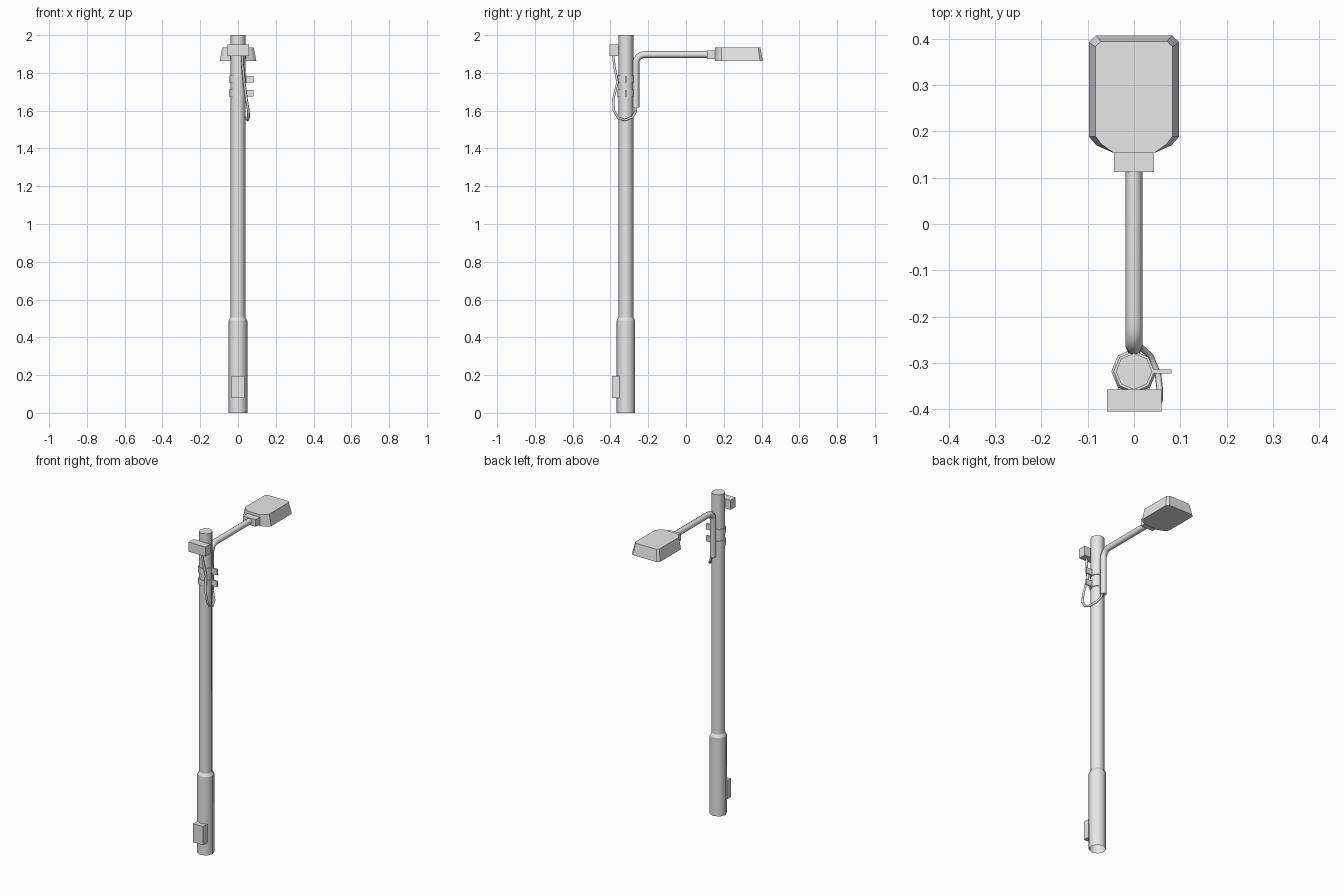
import bpy, bmesh, math
from mathutils import Vector

if "Cube" in bpy.data.objects:
    bpy.data.objects.remove(bpy.data.objects["Cube"])

GREY = (0.8, 0.8, 0.8, 1)
grey = bpy.data.materials.new("light grey metal")
grey.use_nodes = True
grey.diffuse_color = GREY
grey.node_tree.nodes["Principled BSDF"].inputs["Base Color"].default_value = GREY

POLE_Y = -0.318
SIDES = 8


def finish(name, bm):
    bmesh.ops.recalc_face_normals(bm, faces=bm.faces)
    mesh = bpy.data.meshes.new(name)
    bm.to_mesh(mesh)
    bm.free()
    mesh.materials.append(grey)
    obj = bpy.data.objects.new(name, mesh)
    bpy.context.collection.objects.link(obj)
    return obj


def box(name, low, high):
    bm = bmesh.new()
    bmesh.ops.create_cube(bm, size=1)
    for v in bm.verts:
        v.co = [a + (b - a) * (c + 0.5) for a, b, c in zip(low, high, v.co)]
    return finish(name, bm)


def loft(name, rings, smooth=True, cap_start=True, cap_end=True, crease=False):
    """Join matching rings of points into a skin."""
    bm = bmesh.new()
    loops = [[bm.verts.new(p) for p in ring] for ring in rings]
    n = len(loops[0])
    for a, b in zip(loops, loops[1:]):
        for i in range(n):
            j = (i + 1) % n
            bm.faces.new((a[i], a[j], b[j], b[i])).smooth = smooth
    for k, loop in enumerate(loops):
        end = k in (0, len(loops) - 1)
        if end or crease:
            for i in range(n):
                bm.edges.get((loop[i], loop[(i + 1) % n])).smooth = False
    if cap_start:
        bm.faces.new(loops[0])
    if cap_end:
        bm.faces.new(loops[-1])
    return finish(name, bm)


def lathe(name, profile, **options):
    rings = []
    for r, z in profile:
        angles = [math.tau * i / SIDES for i in range(SIDES)]
        rings.append([(r * math.cos(a), POLE_Y + r * math.sin(a), z) for a in angles])
    return loft(name, rings, **options)


def tube(name, path, radius, sides, **options):
    points = [Vector(p) for p in path]
    rings, side = [], Vector((1, 0, 0))
    for i, p in enumerate(points):
        tangent = (points[min(i + 1, len(points) - 1)] - points[max(i - 1, 0)]).normalized()
        side = (side - tangent * side.dot(tangent)).normalized()
        up = tangent.cross(side)
        rings.append([p + radius * (side * math.cos(math.tau * k / sides)
                                    + up * math.sin(math.tau * k / sides))
                      for k in range(sides)])
    return loft(name, rings, **options)


# Pole with wider base, open underneath
lathe("pole", [(0.049, 0), (0.049, 0.488), (0.039, 0.506), (0.039, 2)],
      cap_start=False, crease=True)
box("access_door", (-0.035, -0.393, 0.08), (0.035, -0.34, 0.196))
box("junction_box", (-0.058, -0.405, 1.89), (0.059, -0.357, 1.949))

# Clamp bands with bolt tabs
for label, z in (("upper", 1.766), ("lower", 1.692)):
    lathe(label + "_clamp", [(0.044, z - 0.019), (0.044, z + 0.019)])
    box(label + "_clamp_tab", (0.035, -0.323, z - 0.018), (0.081, -0.314, z + 0.018))

# Bent lamp arm
ARM_Y, ARM_Z, BEND = -0.265, 1.897, 0.045
arm = [(0, ARM_Y, 1.617)]
for i in range(5):
    a = math.pi / 2 * i / 4
    arm.append((0, ARM_Y + BEND * (1 - math.cos(a)), ARM_Z - BEND * (1 - math.sin(a))))
arm.append((0, 0.12, ARM_Z))
tube("lamp_arm", arm, 0.018, SIDES)
box("arm_socket", (-0.043, 0.112, 1.874), (0.043, 0.162, 1.918))


# Lamp head: chamfered outline, wider below
def outline(half, z):
    right = [(0.043, 0.153), *half]
    return [(x, y, z) for x, y in right] + [(-x, y, z) for x, y in reversed(right)]


lower = [(0.08, 0.169), (0.097, 0.188), (0.097, 0.392), (0.082, 0.407)]
upper = [(0.07, 0.172), (0.083, 0.189), (0.083, 0.382), (0.071, 0.394)]
loft("lamp_head", [outline(lower, 1.863), outline(upper, 1.934)], smooth=False)

# Cable looping from junction box to the arm's open end
cable = [(0.022, -0.386, 1.895), (0.026, -0.378, 1.83), (0.033, -0.363, 1.75),
         (0.045, -0.385, 1.66), (0.055, -0.382, 1.6), (0.056, -0.36, 1.563),
         (0.052, -0.325, 1.55), (0.035, -0.284, 1.565), (0.015, -0.266, 1.595),
         (0.004, -0.265, 1.63)]
tube("cable", cable, 0.007, 6)
